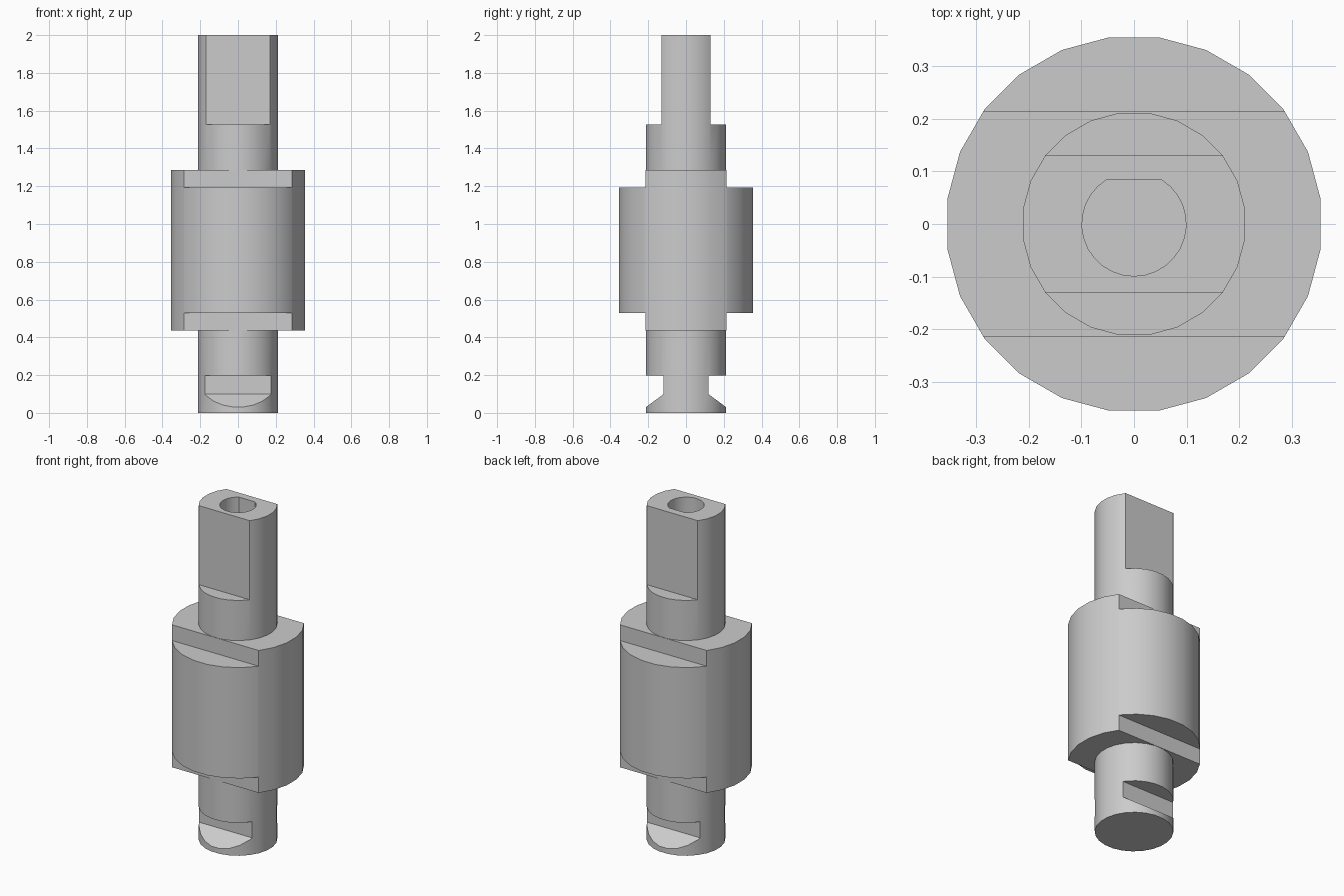
import bpy
import bmesh
from math import sin, cos, radians

SIDES = 24
SHAFT_R, COLLAR_R = 0.213, 0.358

default = bpy.data.objects.get("Cube")
if default:
    bpy.data.objects.remove(default, do_unlink=True)

steel = bpy.data.materials.new("grey steel")
steel.use_nodes = True
GREY = (0.6, 0.6, 0.6, 1)
steel.diffuse_color = GREY
steel.node_tree.nodes["Principled BSDF"].inputs["Base Color"].default_value = GREY


def make_object(name, bm):
    bmesh.ops.recalc_face_normals(bm, faces=bm.faces)
    mesh = bpy.data.meshes.new(name)
    bm.to_mesh(mesh)
    bm.free()
    obj = bpy.data.objects.new(name, mesh)
    bpy.context.collection.objects.link(obj)
    mesh.materials.append(steel)
    return obj


def add_prism(bm, points, offset):
    """Extrude a closed outline along an offset vector."""
    face = bm.faces.new([bm.verts.new(p) for p in points])
    top = bmesh.ops.extrude_face_region(bm, geom=[face], use_keep_orig=True)
    verts = [g for g in top["geom"] if isinstance(g, bmesh.types.BMVert)]
    bmesh.ops.translate(bm, verts=verts, vec=offset)


# Turned body: lower shaft, wide collar, upper shaft
profile = [(SHAFT_R, 0), (SHAFT_R, 0.435), (COLLAR_R, 0.435),
           (COLLAR_R, 1.287), (SHAFT_R, 1.287), (SHAFT_R, 2)]
bm = bmesh.new()
rings = []
for r, z in profile:
    angles = [radians((i + 0.5) * 360 / SIDES) for i in range(SIDES)]
    rings.append([bm.verts.new((r * cos(a), r * sin(a), z)) for a in angles])
for low, high in zip(rings, rings[1:]):
    for i in range(SIDES):
        j = (i + 1) % SIDES
        bm.faces.new((low[i], low[j], high[j], high[i]))
bm.faces.new(rings[0])
bm.faces.new(rings[-1])
spindle = make_object("stepped_spindle", bm)

# Flats on both sides, as outlines of (distance from centre, height)
flats = [
    [(0.13, 1.527), (0.5, 1.527), (0.5, 2.1), (0.13, 2.1)],
    [(0.2135, 1.193), (0.5, 1.193), (0.5, 1.4), (0.2135, 1.4)],
    [(0.2135, 0.3), (0.5, 0.3), (0.5, 0.53), (0.2135, 0.53)],
    [(0.118, 0.1), (0.213, 0.03), (0.3, -0.034), (0.3, 0.197), (0.118, 0.197)],
]
bm = bmesh.new()
for outline in flats:
    for side in (-1, 1):
        add_prism(bm, [(-0.5, side * y, z) for y, z in outline], (1, 0, 0))

# D-shaped bore in the top end
bore = [radians(122 + i * 296 / 24) for i in range(25)]
add_prism(bm, [(0.099 * cos(a), 0.099 * sin(a), 1.55) for a in bore], (0, 0, 0.6))
cutter = make_object("flats_and_bore_cutter", bm)
cutter.hide_render = True

cut = spindle.modifiers.new("machined cuts", 'BOOLEAN')
cut.operation = 'DIFFERENCE'
cut.solver = 'EXACT'
cut.object = cutter
bpy.ops.object.select_all(action='DESELECT')
bpy.context.view_layer.objects.active = spindle
spindle.select_set(True)
bpy.ops.object.modifier_apply(modifier=cut.name)
bpy.data.objects.remove(cutter, do_unlink=True)
bpy.ops.object.shade_smooth_by_angle(angle=radians(30))
